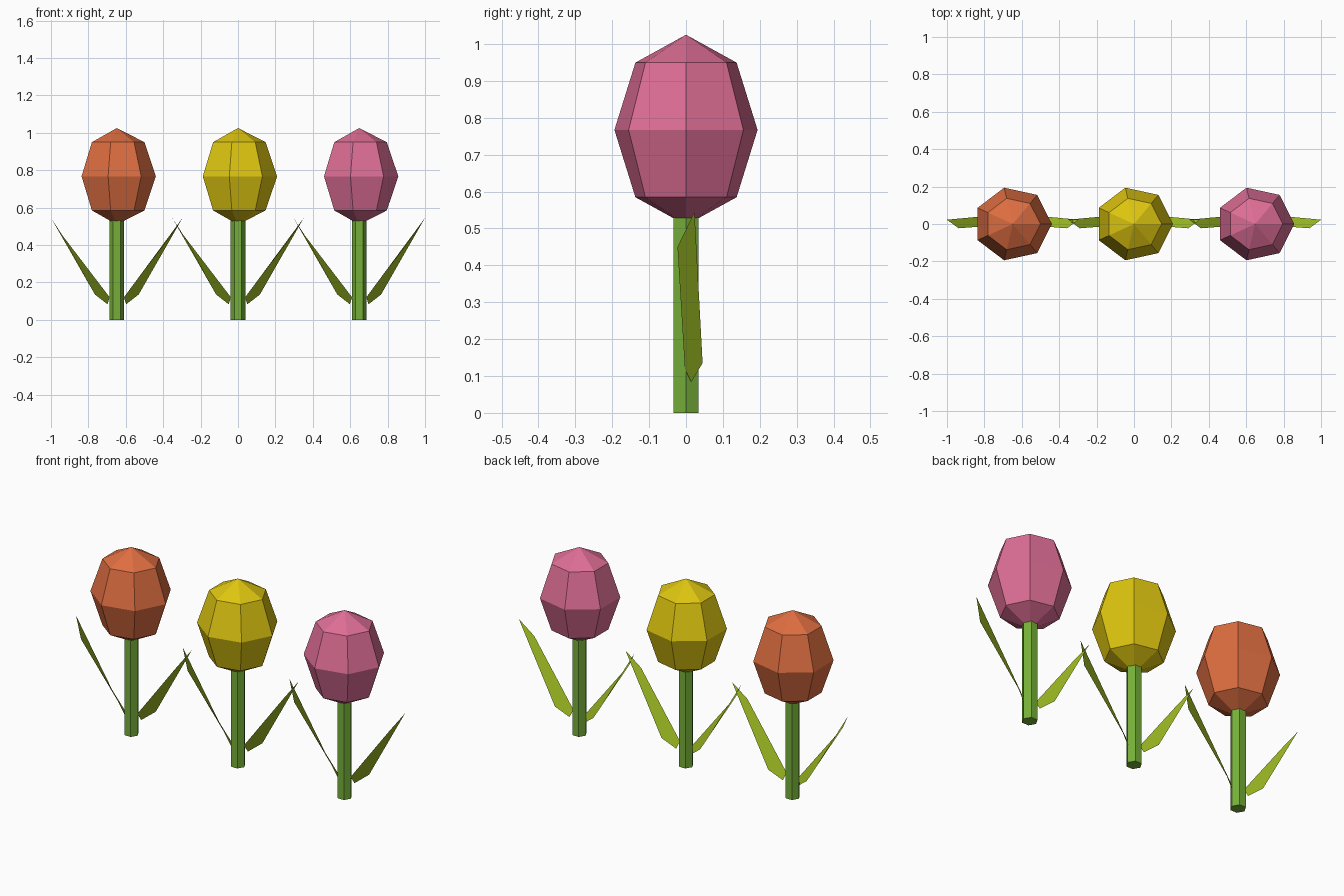
import bpy
import bmesh
from math import atan2
from mathutils import Matrix

default_cube = bpy.data.objects.get("Cube")
if default_cube:
    bpy.data.objects.remove(default_cube, do_unlink=True)


def make_material(name, colour):
    mat = bpy.data.materials.new(name)
    mat.use_nodes = True
    mat.diffuse_color = (*colour, 1)
    bsdf = mat.node_tree.nodes["Principled BSDF"]
    bsdf.inputs["Base Color"].default_value = (*colour, 1)
    bsdf.inputs["Roughness"].default_value = 0.8
    return mat


def make_object(name, bm, mat, location):
    mesh = bpy.data.meshes.new(name)
    bm.to_mesh(mesh)
    bm.free()
    mesh.materials.append(mat)
    obj = bpy.data.objects.new(name, mesh)
    obj.location = location
    bpy.context.collection.objects.link(obj)


def point_corner_along_x(bm):
    # Turn about z until one of the widest corners lies on +x
    corner = max(bm.verts, key=lambda v: v.co.xy.length).co
    turn = Matrix.Rotation(-atan2(corner.y, corner.x), 3, "Z")
    bmesh.ops.rotate(bm, verts=bm.verts, matrix=turn)


def add_bloom(name, x, mat):
    # Faceted egg with seven sides
    bm = bmesh.new()
    bmesh.ops.create_uvsphere(bm, u_segments=7, v_segments=4, radius=1)
    point_corner_along_x(bm)
    bmesh.ops.scale(bm, vec=(0.209, 0.199, 0.258), verts=bm.verts)
    make_object(name, bm, mat, (x, 0, 0.767))


def add_stem(name, x, mat):
    # Six-sided stalk
    bm = bmesh.new()
    bmesh.ops.create_cone(bm, cap_ends=True, segments=6, radius1=0.039,
                          radius2=0.039, depth=0.53)
    point_corner_along_x(bm)
    make_object(name, bm, mat, (x, 0, 0.265))


# Blade outline: base, outer shoulder, tip, inner corner, inner base
LEAF = [(0.05, 0.014, 0.083), (0.117, 0.045, 0.135), (0.352, 0.023, 0.545),
        (0.29, -0.023, 0.45), (0.038, -0.003, 0.12)]


def add_leaf(name, x, side, mat):
    bm = bmesh.new()
    face = bm.faces.new([bm.verts.new((side * px, py, pz)) for px, py, pz in LEAF])
    # Upper surface looks upward
    face.normal_update()
    if face.normal.z < 0:
        face.normal_flip()
    make_object(name, bm, mat, (x, 0, 0))


stem_green = make_material("stem green", (0.18, 0.43, 0.04))
leaf_green = make_material("leaf green", (0.35, 0.52, 0.017))
blooms = {
    "orange": (0.73, 0.155, 0.052),
    "yellow": (0.73, 0.56, 0.005),
    "pink": (0.73, 0.155, 0.30),
}

# Three flowers in a row
for i, (colour_name, colour) in enumerate(blooms.items()):
    x = (i - 1) * 0.648
    add_bloom(colour_name + "_bloom", x, make_material(colour_name + " petals", colour))
    add_stem(colour_name + "_stem", x, stem_green)
    for side, label in ((1, "left"), (-1, "right")):
        add_leaf(f"{colour_name}_{label}_leaf", x, side, leaf_green)
